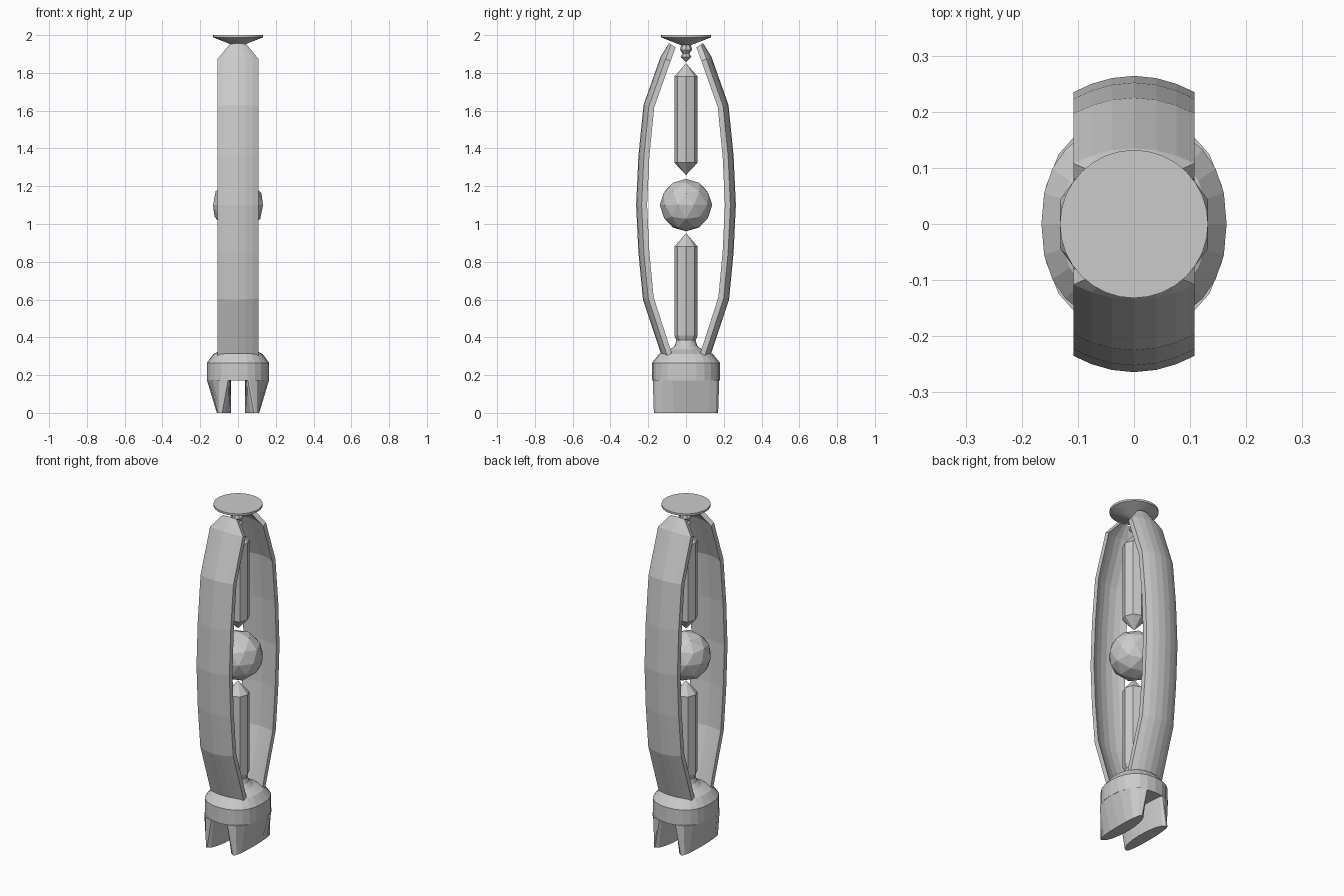
import bpy, bmesh
from math import sin, cos, pi, copysign
from mathutils import Vector

if "Cube" in bpy.data.objects:
    bpy.data.objects.remove(bpy.data.objects["Cube"], do_unlink=True)

grey = bpy.data.materials.new("plain_grey")
grey.use_nodes = True
grey.diffuse_color = (0.6, 0.6, 0.6, 1)
grey.node_tree.nodes["Principled BSDF"].inputs["Base Color"].default_value = (0.6, 0.6, 0.6, 1)


def finish(name, bm):
    bmesh.ops.remove_doubles(bm, verts=bm.verts, dist=0.0005)
    bmesh.ops.recalc_face_normals(bm, faces=bm.faces)
    mesh = bpy.data.meshes.new(name)
    bm.to_mesh(mesh)
    bm.free()
    mesh.materials.append(grey)
    obj = bpy.data.objects.new(name, mesh)
    bpy.context.collection.objects.link(obj)
    return obj


def loft(name, rings):
    """Skin closed rings of equal length and cap both ends."""
    bm = bmesh.new()
    loops = [[bm.verts.new(p) for p in ring] for ring in rings]
    n = len(loops[0])
    for a, b in zip(loops, loops[1:]):
        for i in range(n):
            j = (i + 1) % n
            bm.faces.new((a[i], a[j], b[j], b[i]))
    bm.faces.new(loops[0])
    bm.faces.new(loops[-1])
    return finish(name, bm)


def oval(rx, ry, z, sides, power=2.0):
    ring = []
    for i in range(sides):
        c, s = cos(2 * pi * i / sides), sin(2 * pi * i / sides)
        ring.append((rx * copysign(abs(c) ** (2 / power), c),
                     ry * copysign(abs(s) ** (2 / power), s), z))
    return ring


def lathe(name, profile, sides):
    return loft(name, [oval(r, r, z, sides) for r, z in profile])


# Oval base with a raised collar
base = [(0.165, 0.18, 0.172), (0.165, 0.18, 0.265), (0.13, 0.142, 0.312),
        (0.08, 0.085, 0.335), (0.06, 0.06, 0.355), (0.05, 0.05, 0.385)]
loft("base", [oval(rx, ry, z, 24, 2.3 if z < 0.32 else 2) for rx, ry, z in base])


# Two tapering prongs under the base, bowed on both sides
def prong_ring(side, z, tip_x, tip_y, outer_x, inner_x, steps=8):
    ring = []
    for i in range(steps + 1):
        t = pi * (i / steps - 0.5)
        ring.append((side * (tip_x + (outer_x - tip_x) * cos(t)), tip_y * sin(t), z))
    for i in range(steps + 1):
        t = pi * (0.5 - i / steps)
        ring.append((side * (tip_x - 0.008 + (inner_x - tip_x + 0.008) * cos(t)),
                     tip_y * sin(t), z))
    return ring


for side, label in ((1, "left"), (-1, "right")):
    loft(label + "_prong", [prong_ring(side, 0.0, 0.092, 0.17, 0.112, 0.038),
                            prong_ring(side, 0.175, 0.06, 0.176, 0.165, 0.038)])

# Pointed rods, central ball, and the finial under the disc
lathe("lower_rod", [(0.048, 0.375), (0.062, 0.41), (0.062, 0.88), (0.001, 0.95)], 8)
lathe("upper_rod", [(0.001, 1.26), (0.062, 1.325), (0.062, 1.78), (0.001, 1.85)], 8)
lathe("finial", [(0.001, 1.858), (0.03, 1.885), (0.017, 1.902), (0.032, 1.922),
                 (0.022, 1.965)], 8)
lathe("top_disc", [(0.02, 1.945), (0.05, 1.956), (0.132, 1.988), (0.132, 2.0)], 32)

bm = bmesh.new()
bmesh.ops.create_icosphere(bm, subdivisions=2, radius=0.139)
finish("ball", bm).location.z = 1.1

# Bowed blades: outer line (distance, height, half width)
path = [(0.13, 0.305, 0.108), (0.228, 0.6, 0.108), (0.252, 0.85, 0.108),
        (0.264, 1.1, 0.108), (0.252, 1.36, 0.108), (0.225, 1.63, 0.108),
        (0.135, 1.885, 0.108), (0.09, 1.957, 0.045)]
across = [-1, -0.7, -0.37, 0, 0.37, 0.7, 1]


def blade_rings(side):
    rings = []
    for k, (d, z, w) in enumerate(path):
        a, b = path[max(k - 1, 0)], path[min(k + 1, len(path) - 1)]
        tangent = Vector((b[0] - a[0], b[1] - a[1])).normalized()
        inward = Vector((-tangent.y, tangent.x))
        if k == 0:
            inward = Vector((-1.0, 0.0))

        def point(u, depth):
            off = inward * (depth + 0.029 * u * u * w / 0.108)
            return (u * w, side * (d + off.x), z + off.y)
        rings.append([point(u, 0) for u in across] +
                     [point(u, 0.029) for u in reversed(across)])
    return rings


for side, label in ((-1, "front"), (1, "back")):
    loft(label + "_blade", blade_rings(side))
